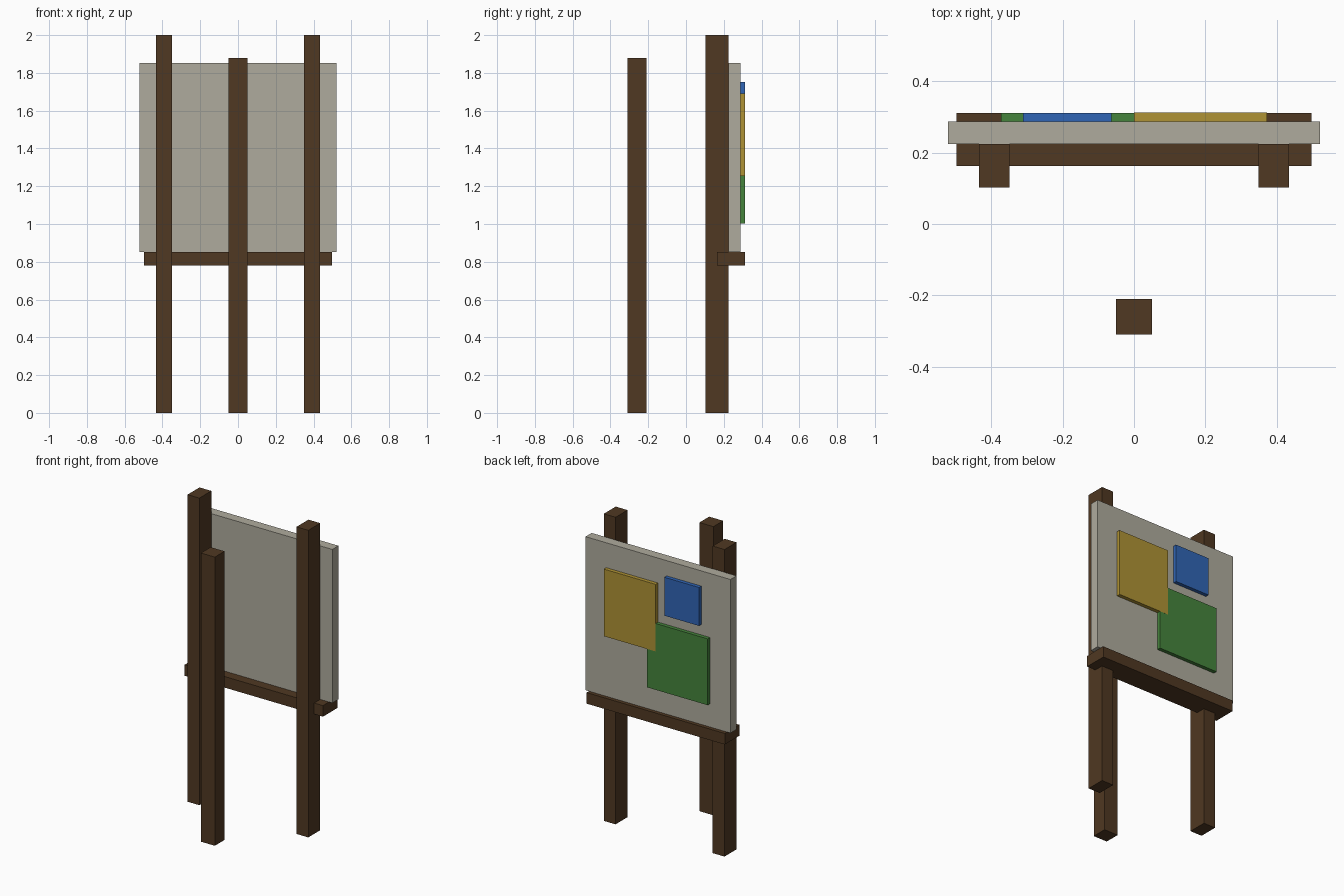
import bpy

if "Cube" in bpy.data.objects:
    bpy.data.objects.remove(bpy.data.objects["Cube"])


def material(name, rgb):
    m = bpy.data.materials.new(name)
    m.diffuse_color = (*rgb, 1)
    m.use_nodes = True
    m.node_tree.nodes["Principled BSDF"].inputs["Base Color"].default_value = m.diffuse_color
    return m


def box(name, x, y, z, mat):
    """Box given by its (min, max) extents on each axis."""
    bpy.ops.mesh.primitive_cube_add(size=1)
    o = bpy.context.object
    o.name = name
    o.location = [(a + b) / 2 for a, b in (x, y, z)]
    o.scale = [b - a for a, b in (x, y, z)]
    bpy.ops.object.transform_apply(location=True, rotation=False, scale=True)
    o.data.materials.append(mat)
    return o


wood = material("dark_wood", (0.08, 0.04, 0.016))
canvas = material("canvas", (0.43, 0.41, 0.34))
yellow = material("yellow_paint", (0.43, 0.29, 0.035))
blue = material("blue_paint", (0.03, 0.13, 0.46))
green = material("green_paint", (0.06, 0.23, 0.045))

# Upright posts, mirrored in x
for side, (x0, x1) in {"left": (-0.435, -0.35), "right": (0.35, 0.435)}.items():
    box(f"{side}_post", (x0, x1), (0.102, 0.225), (0, 2), wood)

# Single support leg
box("support_leg", (-0.05, 0.05), (-0.31, -0.21), (0, 1.88), wood)

# Ledge and canvas board
box("ledge", (-0.498, 0.498), (0.163, 0.312), (0.78, 0.852), wood)
box("canvas_board", (-0.522, 0.522), (0.225, 0.288), (0.852, 1.852), canvas)

# Raised colour patches
box("yellow_patch", (0, 0.373), (0.28, 0.3125), (1.253, 1.69), yellow)
box("blue_patch", (-0.312, -0.063), (0.28, 0.312), (1.503, 1.753), blue)
box("green_patch", (-0.374, 0.062), (0.28, 0.312), (1.003, 1.435), green)
